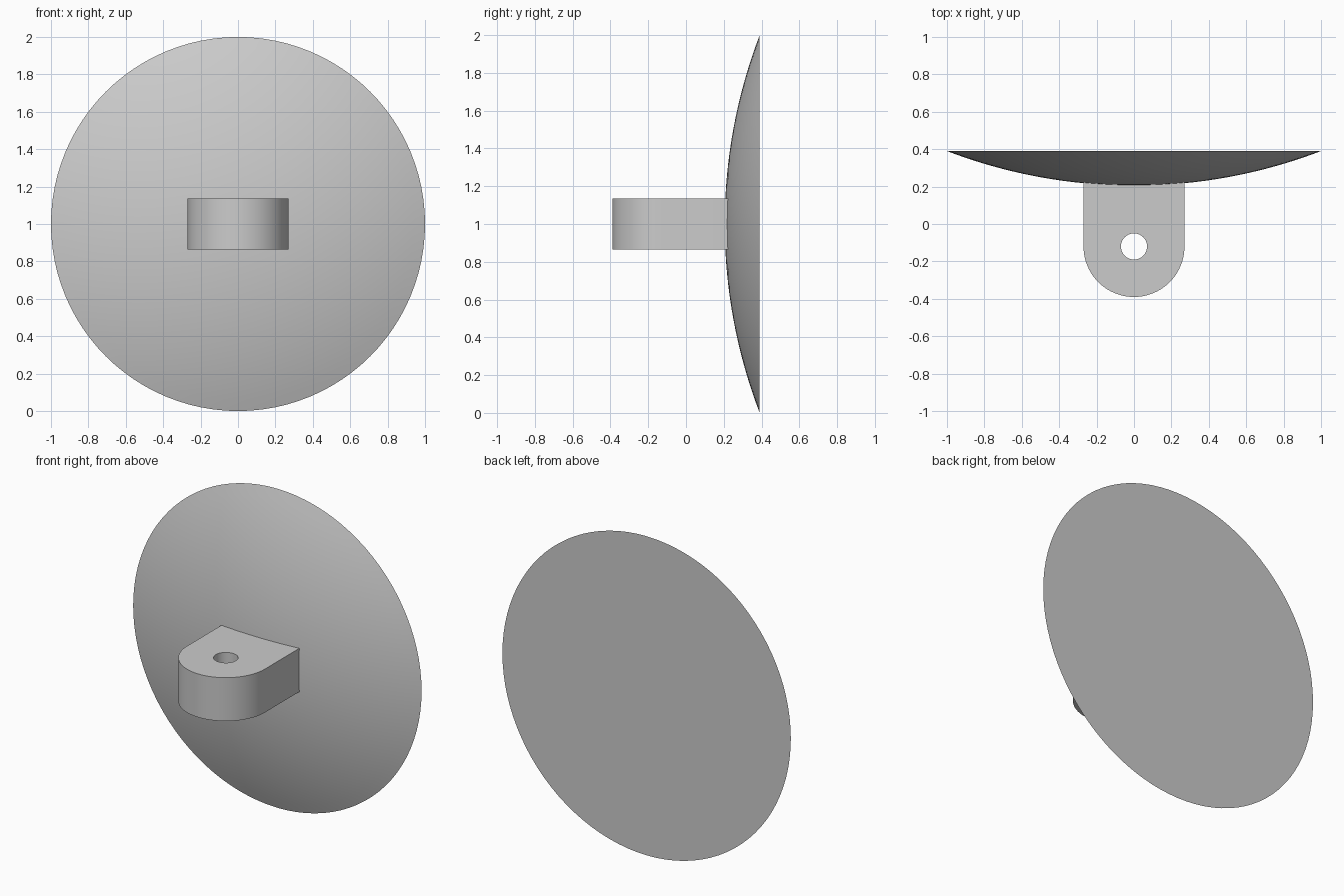
import bpy, bmesh
from math import sin, cos, pi, asin, radians
from mathutils import Matrix, Vector

cube = bpy.data.objects.get("Cube")
if cube:
    bpy.data.objects.remove(cube, do_unlink=True)

grey = bpy.data.materials.new("plain_grey")
grey.use_nodes = True
grey.diffuse_color = (0.6, 0.6, 0.6, 1)
grey.node_tree.nodes["Principled BSDF"].inputs["Base Color"].default_value = (0.6, 0.6, 0.6, 1)


def finish(obj):
    """Clean the mesh, colour it and smooth its curved sides."""
    bm = bmesh.new()
    bm.from_mesh(obj.data)
    bmesh.ops.remove_doubles(bm, verts=bm.verts, dist=1e-4)
    bmesh.ops.recalc_face_normals(bm, faces=bm.faces)
    bm.to_mesh(obj.data)
    bm.free()
    obj.data.materials.clear()
    obj.data.materials.append(grey)
    bpy.ops.object.select_all(action='DESELECT')
    obj.select_set(True)
    bpy.context.view_layer.objects.active = obj
    bpy.ops.object.shade_smooth_by_angle(angle=radians(20))


def arc(radius, start, end, steps):
    return [(radius * cos(start + (end - start) * i / steps),
             radius * sin(start + (end - start) * i / steps)) for i in range(steps + 1)]


# Spherical cap disc, domed to the front with a flat back
BACK, SAG, SEGMENTS, RINGS = 0.39, 0.185, 96, 16
R = (1 + SAG ** 2) / (2 * SAG)
edge = asin(1 / R)
bm = bmesh.new()
profile = []
for i in range(RINGS + 1):
    a = edge * i / RINGS
    profile.append(bm.verts.new((R * sin(a), BACK - SAG + R * (1 - cos(a)), 1)))
edges = [bm.edges.new(pair) for pair in zip(profile, profile[1:])]
bmesh.ops.spin(bm, geom=profile + edges, cent=(0, 0, 1), axis=(0, 1, 0),
               angle=2 * pi, steps=SEGMENTS, use_merge=True)
bmesh.ops.remove_doubles(bm, verts=bm.verts, dist=1e-4)
bmesh.ops.holes_fill(bm, edges=[e for e in bm.edges if e.is_boundary], sides=0)
mesh = bpy.data.meshes.new("domed_disc")
bm.to_mesh(mesh)
bm.free()
disc = bpy.data.objects.new("domed_disc", mesh)
bpy.context.collection.objects.link(disc)
finish(disc)

# Mounting lug: rounded tab with a vertical pin hole
HALF_WIDTH, HOLE, PIVOT_Y, ROOT_Y = 0.27, 0.07, -0.12, 0.25
outline = arc(HALF_WIDTH, pi, 2 * pi, 40)
outline += [(HALF_WIDTH, ROOT_Y - PIVOT_Y), (-HALF_WIDTH, ROOT_Y - PIVOT_Y)]
hole = arc(HOLE, 0, 2 * pi, 40)[:-1]
curve = bpy.data.curves.new("mounting_lug", 'CURVE')
curve.dimensions = '2D'
curve.fill_mode = 'BOTH'
curve.extrude = 0.136
for points in (outline, hole):
    spline = curve.splines.new('POLY')
    spline.points.add(len(points) - 1)
    for p, (x, y) in zip(spline.points, points):
        p.co = (x, y, 0, 1)
    spline.use_cyclic_u = True
lug_curve = bpy.data.objects.new("lug_profile", curve)
bpy.context.collection.objects.link(lug_curve)
bpy.context.view_layer.update()
lug_mesh = bpy.data.meshes.new_from_object(
    lug_curve.evaluated_get(bpy.context.evaluated_depsgraph_get()))
bpy.data.objects.remove(lug_curve, do_unlink=True)
lug_mesh.transform(Matrix.Translation(Vector((0, PIVOT_Y, 1))))
lug = bpy.data.objects.new("mounting_lug", lug_mesh)
bpy.context.collection.objects.link(lug)
finish(lug)
